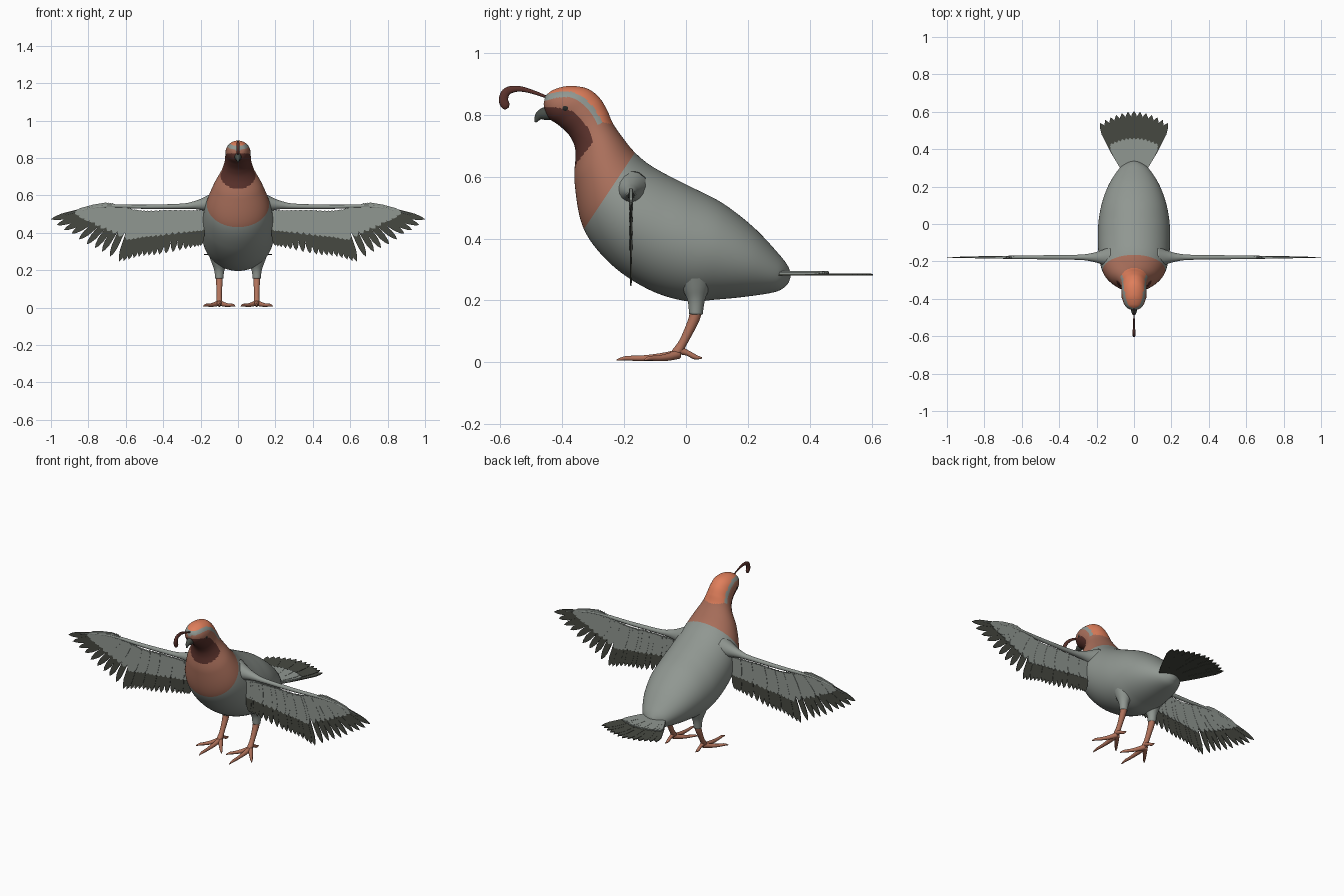
import bpy, bmesh, math
from mathutils import Vector as V

if "Cube" in bpy.data.objects:
    bpy.data.objects.remove(bpy.data.objects["Cube"])


def mat(name, r, g, b):
    m = bpy.data.materials.new(name)
    m.diffuse_color = (r, g, b, 1)
    m.use_nodes = True
    m.node_tree.nodes["Principled BSDF"].inputs["Base Color"].default_value = m.diffuse_color
    return m


GREY = mat("plumage grey", 0.28, 0.31, 0.285)
DARK = mat("flight feather dark grey", 0.062, 0.066, 0.053)
NECK = mat("neck brown", 0.40, 0.16, 0.105)
CROWN = mat("crown orange", 0.74, 0.21, 0.105)
MASK = mat("mask dark brown", 0.105, 0.032, 0.025)
LEG = mat("leg brown", 0.44, 0.17, 0.105)
BEAK = mat("beak slate", 0.065, 0.075, 0.065)
EYE = mat("eye black", 0.02, 0.022, 0.02)


def spline(p, t):
    """Catmull-Rom through equal-length tuples, t in control index units."""
    i = min(int(t), len(p) - 2)
    f = t - i
    a, b, c, d = p[max(i - 1, 0)], p[i], p[i + 1], p[min(i + 2, len(p) - 1)]
    return [0.5 * (2 * q + (r - o) * f + (2 * o - 5 * q + 4 * r - s) * f * f
                   + (3 * q - o - 3 * r + s) * f ** 3) for o, q, r, s in zip(a, b, c, d)]


def resample(p, per):
    n = (len(p) - 1) * per
    return [spline(p, k / per) for k in range(n + 1)]


def finish(name, bm, mats, mirror=False, smooth=True):
    bmesh.ops.recalc_face_normals(bm, faces=bm.faces)
    me = bpy.data.meshes.new(name)
    bm.to_mesh(me)
    bm.free()
    for m in mats:
        me.materials.append(m)
    for p in me.polygons:
        p.use_smooth = smooth
    ob = bpy.data.objects.new(name, me)
    bpy.context.collection.objects.link(ob)
    if mirror:
        ob.modifiers.new("Mirror", 'MIRROR')
    return ob


def loft(bm, sections, segs):
    """Skin ellipses given as (centre, axis, axis)."""
    rings = [[bm.verts.new(c + a * math.cos(2 * math.pi * k / segs) + b * math.sin(2 * math.pi * k / segs))
              for k in range(segs)] for c, a, b in sections]
    for r, s in zip(rings, rings[1:]):
        for k in range(segs):
            j = (k + 1) % segs
            bm.faces.new((r[k], r[j], s[j], s[k]))
    bm.faces.new(rings[0])
    bm.faces.new(rings[-1])


def tube(bm, pts, segs=14, per=5, flat=1.0):
    """Round tube through (x, y, z, radius); flat scales its sideways axis."""
    p = resample(pts, per)
    secs = []
    for i, q in enumerate(p):
        t = (V(p[min(i + 1, len(p) - 1)][:3]) - V(p[max(i - 1, 0)][:3])).normalized()
        ref = V((1, 0, 0)) if abs(t.x) < 0.8 else V((0, 1, 0))
        a = t.cross(ref).normalized()
        secs.append((V(q[:3]), a * q[3], a.cross(t) * q[3] * flat))
    loft(bm, secs, segs)


def inside(y, z, poly):
    hit = False
    for (a, b), (c, d) in zip(poly, poly[1:] + poly[:1]):
        if (b > z) != (d > z) and y < a + (z - b) * (c - a) / (d - b):
            hit = not hit
    return hit


def near(y, z, path):
    best = 9
    for a, b in zip(path, path[1:]):
        a, d, p = V(a), V(b) - V(a), V((y, z))
        f = max(0, min(1, (p - a).dot(d) / d.length_squared))
        best = min(best, (a + d * f - p).length)
    return best


# Body, neck and head: back y, z / belly y, z / half width
BODY = [(.337, .288, .337, .272, .01), (.33, .31, .326, .25, .035), (.30, .35, .29, .228, .08),
        (.22, .435, .20, .213, .135), (.12, .513, .10, .203, .172), (.02, .565, 0, .198, .19),
        (-.06, .605, -.12, .235, .193), (-.12, .64, -.24, .315, .187), (-.165, .678, -.33, .43, .167),
        (-.20, .72, -.36, .58, .13), (-.235, .77, -.357, .68, .09), (-.255, .815, -.375, .73, .073),
        (-.28, .855, -.41, .765, .068), (-.32, .885, -.44, .785, .066), (-.38, .893, -.452, .80, .056),
        (-.43, .88, -.458, .82, .038), (-.455, .86, -.46, .835, .014)]
secs = []
for yb, zb, yf, zf, w in resample(BODY, 14):
    b, f = V((0, yb, zb)), V((0, yf, zf))
    secs.append(((b + f) / 2, (b - f) / 2, V((w, 0, 0))))
bm = bmesh.new()
loft(bm, secs, 112)
STRIPE = [(-.50, .85), (-.452, .856), (-.41, .866), (-.37, .866), (-.335, .848), (-.305, .818), (-.281, .777)]
CAP = STRIPE + [(-.2, .765), (-.2, .95), (-.5, .95)]
FACE = [(-.5, .826), (-.42, .824), (-.37, .812), (-.342, .79), (-.315, .755), (-.30, .713), (-.357, .638), (-.5, .6)]
for f in bm.faces:
    c = f.calc_center_median()
    y, z = c.y, c.z
    if (z - .43) * .165 - (y + .33) * .248 < 0:      # behind the collar line
        f.material_index = 0
    elif near(y, z, STRIPE) < .009:
        f.material_index = 0
    elif inside(y, z, CAP):
        f.material_index = 2
    elif inside(y, z, FACE):
        f.material_index = 3
    else:
        f.material_index = 1
finish("body", bm, [GREY, NECK, CROWN, MASK])

# Beak
bm = bmesh.new()
tube(bm, [(0, -.425, .806, .022), (0, -.455, .804, .021), (0, -.475, .796, .014), (0, -.487, .776, .003)], flat=.85)
finish("beak", bm, [BEAK])

# Eyes
bm = bmesh.new()
bmesh.ops.create_uvsphere(bm, u_segments=20, v_segments=12, radius=1)
for v in bm.verts:
    v.co = V((.056 + v.co.x * .011, -.387 + v.co.y * .016, .822 + v.co.z * .013))
finish("eyes", bm, [EYE], mirror=True)

# Forward-curling crest plume
bm = bmesh.new()
tube(bm, [(0, -.44, .853, .004), (0, -.49, .872, .006), (0, -.54, .884, .009), (0, -.578, .876, .013),
          (0, -.59, .85, .015), (0, -.583, .829, .014), (0, -.578, .82, .006)], flat=.6)
finish("crest", bm, [MASK])

# Legs: feathered thigh, shank and toes
bm = bmesh.new()
tube(bm, [(.095, .03, .30, .07), (.098, .032, .24, .045), (.1, .033, .20, .028), (.1, .032, .155, .022)])
finish("thighs", bm, [GREY], mirror=True)

bm = bmesh.new()
tube(bm, [(.1, .034, .175, .02), (.1, .026, .14, .018), (.1, .006, .095, .015), (.1, -.012, .06, .014),
          (.1, -.028, .035, .016), (.1, -.045, .018, .012)])
finish("shanks", bm, [LEG], mirror=True)

bm = bmesh.new()
TOES = [(0, -.225), (.085, -.135), (-.085, -.135)]
for dx, ye in TOES:
    x0, y0 = .1, -.025
    tube(bm, [(x0 + dx * f, y0 + (ye - y0) * f, z, r) for f, z, r in
              ((0, .026, .015), (.3, .017, .012), (.6, .013, .009), (.85, .013, .007), (1, .007, .002))])
tube(bm, [(.1, -.025, .04, .014), (.1, .005, .03, .009), (.1, .03, .017, .008), (.1, .052, .014, .002)])
finish("toes", bm, [LEG], mirror=True)


def feather(bm, base, tip, width, place, d, thick):
    """Flat blade from base to tip in 2D, set in space by place(u, v, depth)."""
    base, tip = V(base), V(tip)
    a = tip - base
    n = V((-a.y, a.x)).normalized() * width
    half = [(0, .38), (.4, .5), (.8, .46), (.93, .27)]
    out = [base + a * t + n * w for t, w in half] + [tip] + [base + a * t - n * w for t, w in reversed(half)]
    lo = [bm.verts.new(place(p.x, p.y, d - thick / 2)) for p in out]
    hi = [bm.verts.new(place(p.x, p.y, d + thick / 2)) for p in out]
    bm.faces.new(lo)
    bm.faces.new(hi)
    for k in range(len(out)):
        j = (k + 1) % len(out)
        bm.faces.new((lo[k], lo[j], hi[j], hi[k]))


# Wings: base and tip of the feathers from the body outwards (x, z)
WING = [(.19, .52, .20, .33), (.27, .52, .28, .312), (.38, .52, .42, .283), (.47, .515, .53, .272),
        (.54, .52, .635, .246), (.58, .53, .706, .288), (.61, .535, .765, .318), (.64, .54, .83, .35),
        (.66, .545, .89, .395), (.68, .545, .95, .425), (.70, .545, 1.0, .472)]
on_wing = lambda u, v, d: (u, -.178 + d, v)
steps = [k / 4 for k in range(16)] + [4 + k * 6 / 9 for k in range(10)]
flight, covert = bmesh.new(), bmesh.new()
for k, t in enumerate(steps):
    bu, bv, tu, tv = spline(WING, t)
    d = (k % 3 - 1) * .001
    feather(flight, (bu, bv), (tu, tv), .036, on_wing, d, .004)
    f = .58
    feather(covert, (bu, bv), (bu + (tu - bu) * f, bv + (tv - bv) * f), .046, on_wing, d, .010)
finish("wing_flight_feathers", flight, [DARK], mirror=True, smooth=False)
finish("wing_coverts", covert, [GREY], mirror=True, smooth=False)

# Wing arm flaring into the shoulder
bm = bmesh.new()
tube(bm, [(.12, -.178, .56, .06), (.18, -.178, .553, .036), (.23, -.178, .548, .022), (.30, -.178, .542, .014),
          (.5, -.178, .539, .011), (.7, -.178, .542, .008), (.82, -.178, .524, .006), (.92, -.178, .498, .003)])
finish("wing_arms", bm, [GREY], mirror=True)

# Tail fan with grey coverts on top
on_tail = lambda u, v, d: (u, v, .285 + d)
fan, top = bmesh.new(), bmesh.new()
for k in range(13):
    a = math.radians(-28 + 56 * k / 12)
    s, c = math.sin(a), math.cos(a)
    d = (k % 3 - 1) * .001
    r = .405 - .02 * abs(k - 6) / 6
    feather(fan, (s * .1, .2 + c * .1), (s * r, .2 + c * r), .048, on_tail, d - .001, .005)
    feather(top, (s * .1, .2 + c * .1), (s * .262, .2 + c * .262), .042, on_tail, d + .005, .007)
finish("tail_feathers", fan, [DARK], smooth=False)
finish("tail_coverts", top, [GREY], smooth=False)
